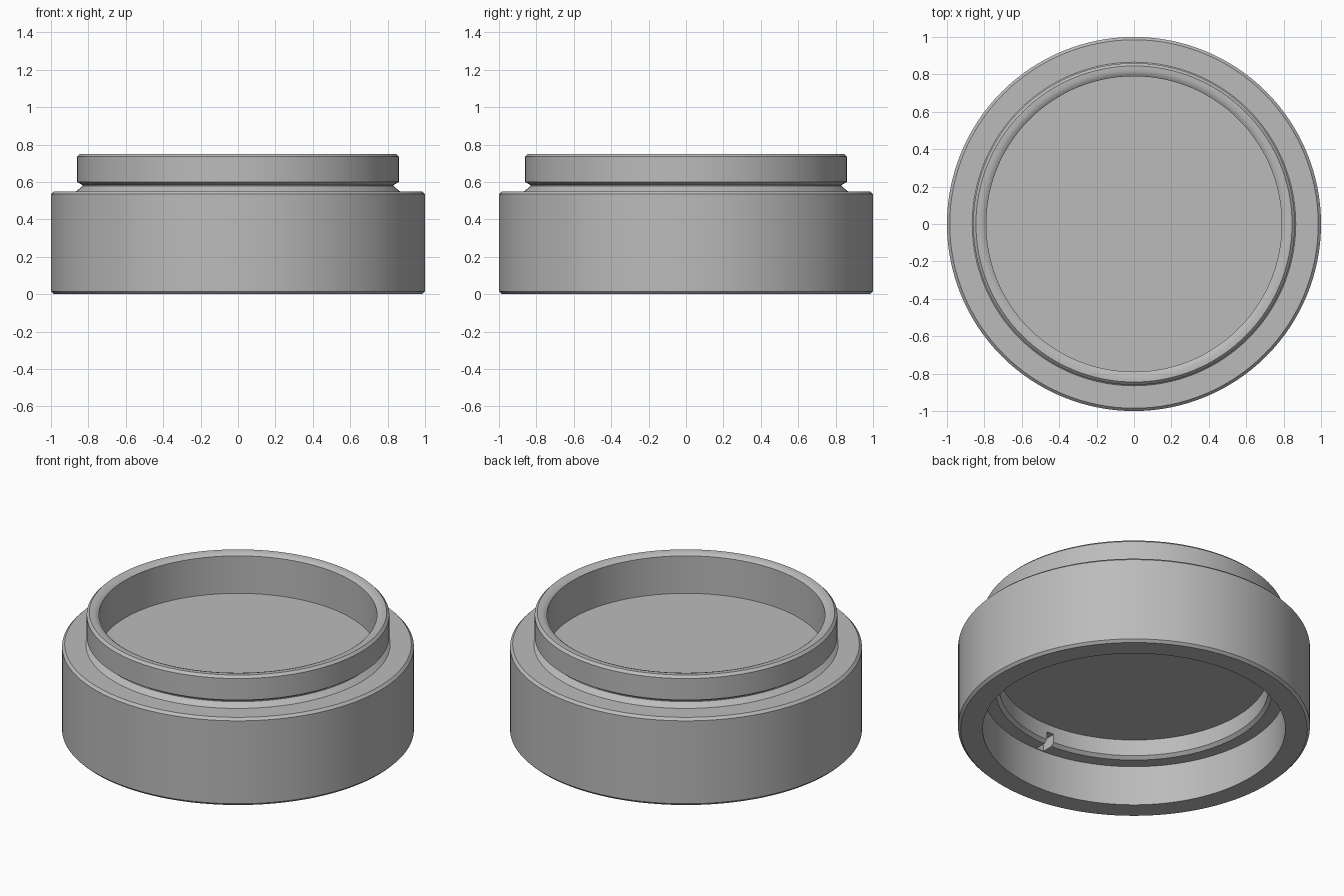
import bpy, bmesh, math

cube = bpy.data.objects.get("Cube")
if cube:
    bpy.data.objects.remove(cube, do_unlink=True)

grey = bpy.data.materials.new("plain grey")
grey.use_nodes = True
colour = (0.5, 0.5, 0.5, 1)
grey.diffuse_color = colour
grey.node_tree.nodes["Principled BSDF"].inputs["Base Color"].default_value = colour


def finish(name, bm):
    mesh = bpy.data.meshes.new(name)
    bmesh.ops.recalc_face_normals(bm, faces=bm.faces)
    bm.to_mesh(mesh)
    bm.free()
    mesh.materials.append(grey)
    obj = bpy.data.objects.new(name, mesh)
    bpy.context.collection.objects.link(obj)
    return obj


def lathe(name, profile, steps=128):
    """Turn an (r, z) profile, starting and ending on the axis, into a solid."""
    bm = bmesh.new()
    verts = [bm.verts.new((r, 0, z)) for r, z in profile]
    edges = [bm.edges.new(pair) for pair in zip(verts, verts[1:])]
    bmesh.ops.spin(bm, geom=verts + edges, cent=(0, 0, 0), axis=(0, 0, 1),
                   angle=math.tau, steps=steps, use_merge=False)
    bmesh.ops.remove_doubles(bm, verts=bm.verts, dist=0.0001)
    return finish(name, bm)


recess_floor = [(0, 0.5), (0.79, 0.5)]
rim = [(0.79, 0.735), (0.802, 0.744), (0.82, 0.75), (0.845, 0.75), (0.86, 0.735)]
neck_groove = [(0.86, 0.6), (0.832, 0.583), (0.832, 0.577), (0.865, 0.55)]
outer_wall = [(0.985, 0.55), (1, 0.535), (1, 0.015), (0.985, 0)]
lower_bore = [(0.86, 0), (0.86, 0.25), (0.785, 0.25), (0.765, 0.268),
              (0.765, 0.37), (0, 0.37)]
body = lathe("stepped_ring_body",
             recess_floor + rim + neck_groove + outer_wall + lower_bore)

# Small key slot through the inner ledge
bm = bmesh.new()
bmesh.ops.create_cube(bm, size=1)
bmesh.ops.scale(bm, vec=(0.05, 0.13, 0.12), verts=bm.verts)
bmesh.ops.translate(bm, vec=(-0.02, -0.79, 0.26), verts=bm.verts)
cutter = finish("key_slot_cutter", bm)
cutter.hide_render = True
cutter.hide_set(True)

slot = body.modifiers.new("key_slot", "BOOLEAN")
slot.operation = "DIFFERENCE"
slot.solver = "EXACT"
slot.object = cutter

# Apply the cut, then shade smooth with crisp edges
bpy.ops.object.select_all(action="DESELECT")
body.select_set(True)
bpy.context.view_layer.objects.active = body
bpy.ops.object.modifier_apply(modifier=slot.name)
bpy.data.objects.remove(cutter, do_unlink=True)
bpy.ops.object.shade_smooth_by_angle(angle=math.radians(25))
